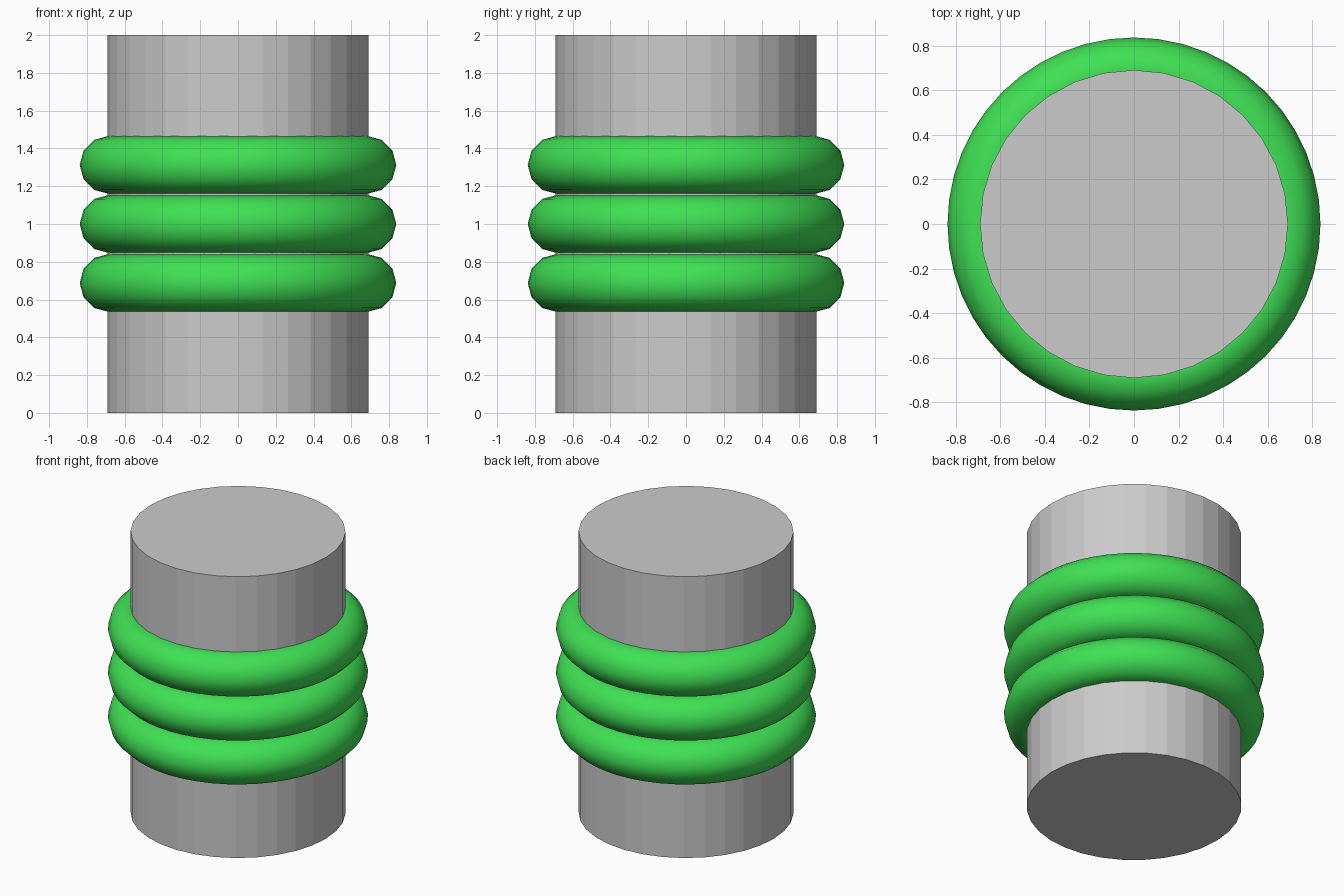
import bpy

if "Cube" in bpy.data.objects:
    bpy.data.objects.remove(bpy.data.objects["Cube"])

# Central column, faceted
bpy.ops.mesh.primitive_cylinder_add(vertices=32, radius=0.692, depth=2.0,
                                    location=(0, 0, 1))
bpy.context.object.name = "column"

green = bpy.data.materials.new("green")
green.diffuse_color = (0.05, 0.75, 0.09, 1)
green.use_nodes = True
green.node_tree.nodes["Principled BSDF"].inputs["Base Color"].default_value = green.diffuse_color

# Three smooth rings stacked around the middle
for name, z in (("lower_ring", 0.688), ("middle_ring", 1.0), ("upper_ring", 1.313)):
    bpy.ops.mesh.primitive_torus_add(major_radius=0.685, minor_radius=0.153,
                                     major_segments=48, minor_segments=12,
                                     location=(0, 0, z))
    ring = bpy.context.object
    ring.name = name
    ring.data.materials.append(green)
    bpy.ops.object.shade_smooth()
